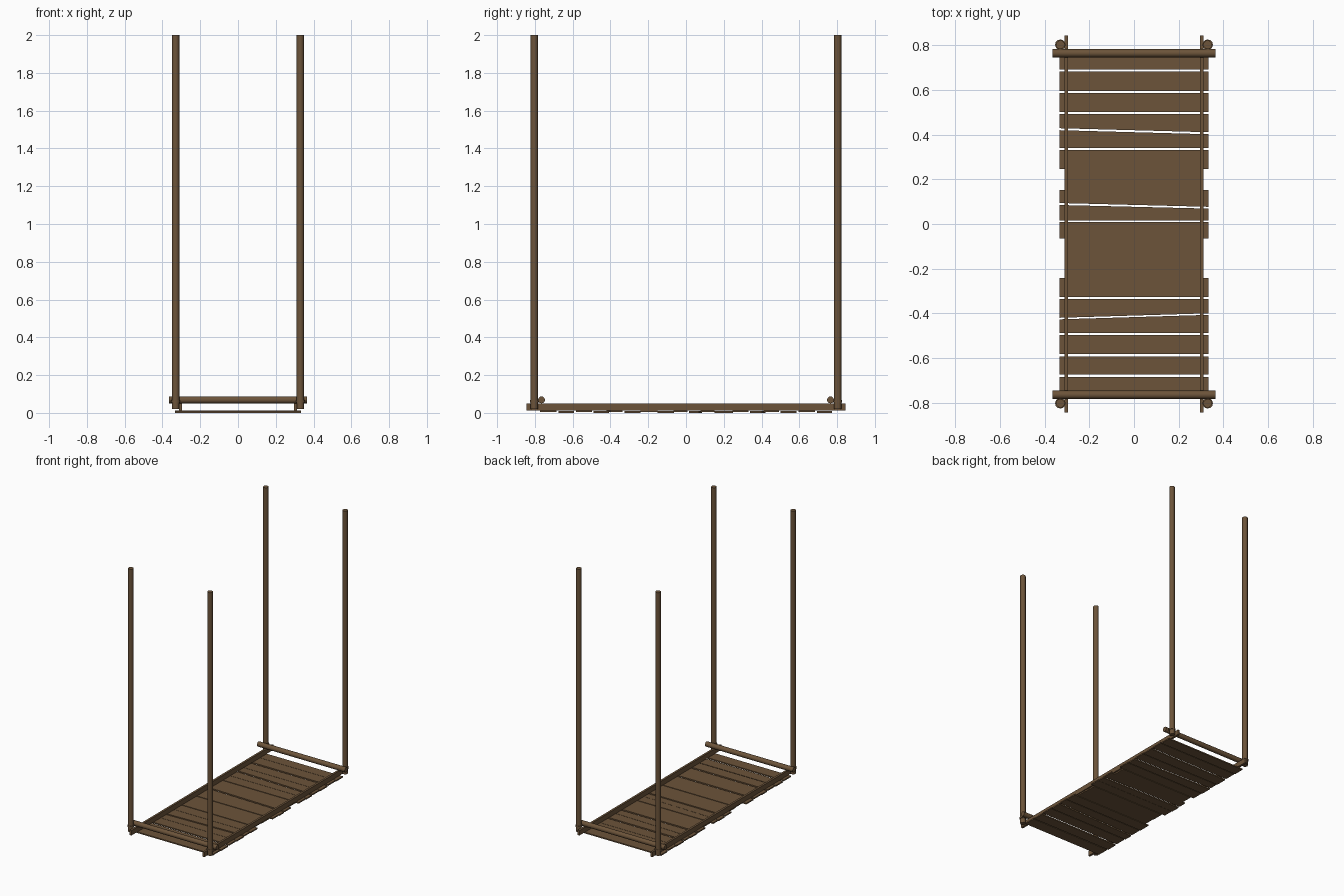
import bpy, bmesh, math
from mathutils import Matrix

if "Cube" in bpy.data.objects:
    bpy.data.objects.remove(bpy.data.objects["Cube"])

wood = bpy.data.materials.new("brown wood")
wood.diffuse_color = (0.15, 0.088, 0.042, 1)
wood.use_nodes = True
wood.node_tree.nodes["Principled BSDF"].inputs["Base Color"].default_value = wood.diffuse_color


def finish(name, bm):
    bmesh.ops.recalc_face_normals(bm, faces=bm.faces)
    me = bpy.data.meshes.new(name)
    bm.to_mesh(me)
    bm.free()
    me.materials.append(wood)
    ob = bpy.data.objects.new(name, me)
    bpy.context.collection.objects.link(ob)
    return ob


def pole(name, center, radius, length, axis='Z', sides=12):
    bm = bmesh.new()
    m = Matrix.Translation(center)
    if axis == 'X':
        m = m @ Matrix.Rotation(math.pi / 2, 4, 'Y')
    bmesh.ops.create_cone(bm, cap_ends=True, segments=sides, radius1=radius,
                          radius2=radius, depth=length, matrix=m)
    for f in bm.faces:
        f.smooth = len(f.verts) == 4
    return finish(name, bm)


def slab(name, outline, z0, z1):
    bm = bmesh.new()
    f = bm.faces.new([bm.verts.new((x, y, z0)) for x, y in outline])
    ext = bmesh.ops.extrude_face_region(bm, geom=[f])
    for v in ext['geom']:
        if isinstance(v, bmesh.types.BMVert):
            v.co.z = z1
    return finish(name, bm)


# corner posts with a lashing at the foot, side rails, end logs
for sx in (-1, 1):
    for sy in (-1, 1):
        pole("corner_post", (sx * 0.33, sy * 0.803, 1.01), 0.0195, 1.98)
        pole("post_lashing", (sx * 0.33, sy * 0.803, 0.062), 0.0235, 0.012)
    a, b = sx * 0.296, sx * 0.312
    slab("side_rail", [(a, -0.845), (b, -0.845), (b, 0.845), (a, 0.845)], 0.013, 0.05)
for sy in (-1, 1):
    pole("end_log", (0, sy * 0.765, 0.069), 0.0185, 0.73, 'X')

# deck planks: (top left, top right, bottom left, bottom right, half width)
planks = [
    (.773, .773, .693, .693, .333), (.684, .684, .595, .595, .333),
    (.586, .586, .501, .501, .333), (.492, .492, .429, .411, .333),
    (.420, .402, .340, .340, .333), (.331, .331, .246, .246, .333),
    (.248, .248, .150, .150, .305), (.152, .152, .094, .077, .333),
    (.085, .069, .016, .016, .333), (.009, .009, -.065, -.065, .333),
    (-.063, -.063, -.152, -.152, .305), (-.150, -.150, -.241, -.241, .305),
    (-.241, -.241, -.326, -.326, .333), (-.335, -.335, -.420, -.400, .333),
    (-.427, -.407, -.489, -.489, .333), (-.498, -.498, -.583, -.583, .333),
    (-.594, -.594, -.675, -.675, .333), (-.686, -.686, -.773, -.773, .333),
]
for i, (tl, tr, bl, br, w) in enumerate(planks):
    z = 0.0 if i % 2 == 0 else 0.004
    slab("deck_plank", [(-w, bl), (w, br), (w, tr), (-w, tl)], z, z + 0.009)
